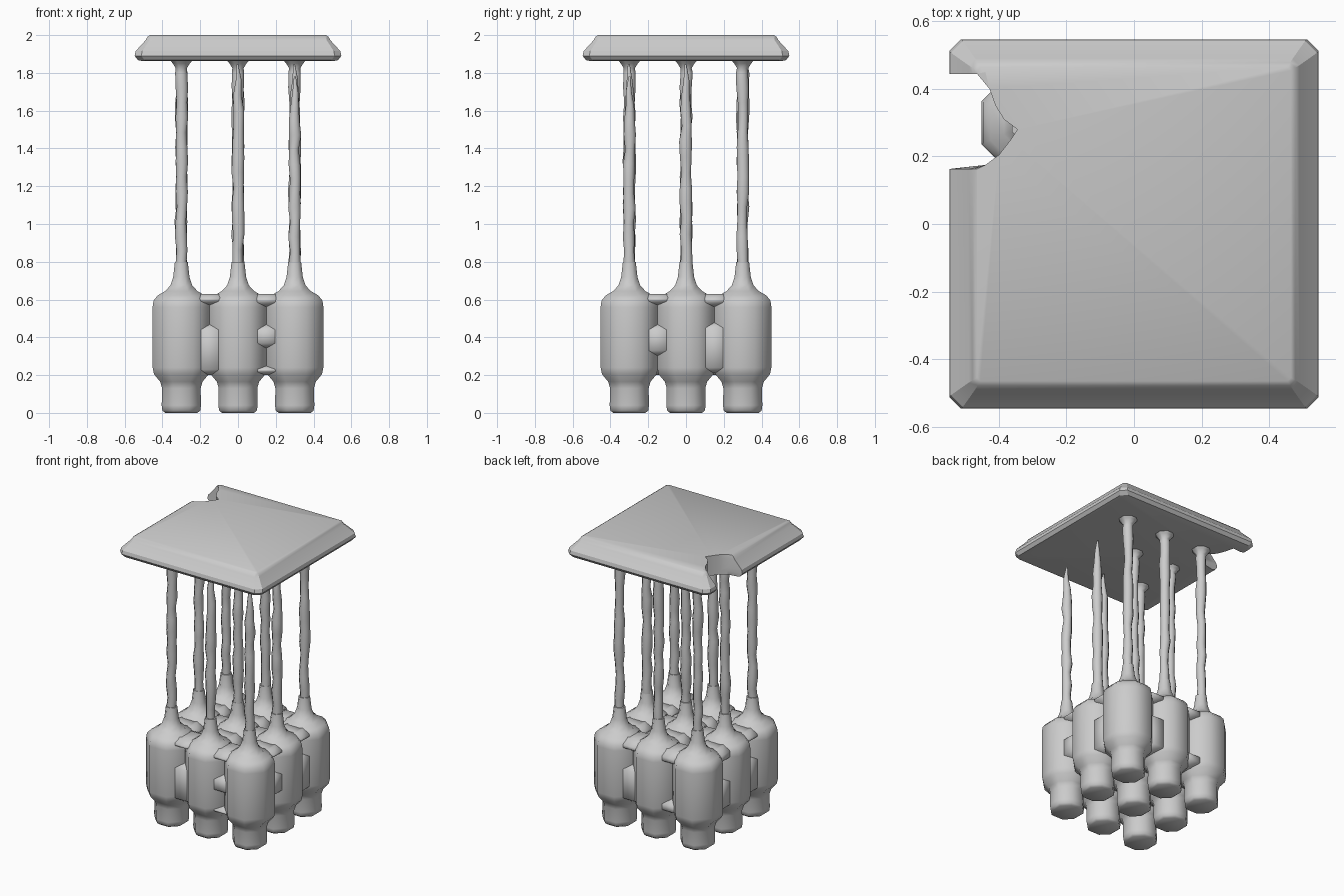
import bpy, bmesh, math, random

if "Cube" in bpy.data.objects:
    bpy.data.objects.remove(bpy.data.objects["Cube"])

random.seed(4)
GRID = (-0.3, 0.0, 0.3)


def finish(bm, name, angle):
    bmesh.ops.remove_doubles(bm, verts=bm.verts[:], dist=1e-5)
    bmesh.ops.recalc_face_normals(bm, faces=bm.faces[:])
    me = bpy.data.meshes.new(name)
    bm.to_mesh(me)
    bm.free()
    ob = bpy.data.objects.new(name, me)
    bpy.context.collection.objects.link(ob)
    bpy.ops.object.select_all(action='DESELECT')
    ob.select_set(True)
    bpy.context.view_layer.objects.active = ob
    bpy.ops.object.shade_smooth_by_angle(angle=math.radians(angle))
    return ob


def loft(bm, rings):
    """Skin a stack of equal-length point rings and cap both ends."""
    vs = [[bm.verts.new(p) for p in r] for r in rings]
    n = len(vs[0])
    for a, b in zip(vs, vs[1:]):
        for i in range(n):
            bm.faces.new((a[i], a[(i + 1) % n], b[(i + 1) % n], b[i]))
    bm.faces.new(vs[0][::-1])
    bm.faces.new(vs[-1])


def circle(x, y, z, r, n=8):
    k = r / math.cos(math.pi / n)
    return [(x + k * math.cos((i + .5) * math.tau / n),
             y + k * math.sin((i + .5) * math.tau / n), z) for i in range(n)]


# Nine weights: foot, faceted body and flared neck
PROFILE = [(.085, 0), (.100, .012), (.104, .04), (.102, .13), (.112, .165), (.145, .205),
           (.152, .24), (.152, .56), (.147, .595), (.125, .622), (.085, .645), (.058, .675),
           (.043, .72), (.034, .80)]
for x in GRID:
    for y in GRID:
        bm = bmesh.new()
        loft(bm, [circle(x, y, z, r) for r, z in PROFILE])
        finish(bm, "weight", 60)


# Webs filling the grooves between neighbours, split where pits open
def web(x, y, along_x, z0, z1):
    rings = []
    e = min(.03, (z1 - z0) * .4)
    for z, k in ((z0, .55), (z0 + e, 1), (z1 - e, 1), (z1, .55)):
        u, v = (.075, .112 * k) if along_x else (.112 * k, .075)
        rings.append([(x + sx * u * a, y + sy * v * b, z)
                      for sx, sy, a, b in ((1, 1, 1, .6), (1, 1, .6, 1), (-1, 1, .6, 1),
                                           (-1, 1, 1, .6), (-1, -1, 1, .6), (-1, -1, .6, 1),
                                           (1, -1, .6, 1), (1, -1, 1, .6))])
    bm = bmesh.new()
    loft(bm, rings)
    finish(bm, "web", 60)


SPLIT = {(-.15, -.3): ((.20, .47), (.57, .63)),
         (.15, -.3): ((.20, .25), (.34, .47), (.56, .63)),
         (.3, -.15): ((.30, .47), (.57, .63)),
         (.3, .15): ((.21, .48), (.56, .63)),
         (-.15, .3): ((.20, .30), (.54, .63)),
         (.15, .3): ((.20, .46), (.55, .63)),
         (-.3, -.15): ((.20, .46), (.56, .63)),
         (-.3, .15): ((.20, .42), (.53, .63))}
for a in (-.15, .15):
    for b in GRID:
        for x, y, along_x in ((a, b, True), (b, a, False)):
            for z0, z1 in SPLIT.get((x, y), ((.20, .63),)):
                web(x, y, along_x, z0, z1)

# Hanging rods, wobbly; three taper off before reaching the plate
SHORT = {(.3, -.3): 1.78, (.3, 0.0): 1.845, (0.0, -.3): 1.845}
for x in GRID:
    for y in GRID:
        short = (x, y) in SHORT
        top = SHORT.get((x, y), 1.80)
        rings = []
        for i in range(15):
            z = .70 + (top - .70) * i / 14
            r = random.uniform(.025, .034) if 0 < i < 14 else .032
            if short and i > 10:
                r = (.028, .022, .015, .005)[i - 11]
            dx, dy = random.uniform(-.004, .004), random.uniform(-.004, .004)
            rings.append(circle(x + dx, y + dy, z, r))
        if not short:
            rings += [circle(x, y, z, r) for r, z in ((.030, 1.825), (.045, 1.85), (.062, 1.87))]
        bm = bmesh.new()
        loft(bm, rings)
        finish(bm, "rod", 60)

# Top plate: sloping rim, with a broken notch in the left edge
NOTCH = [(-1, .445), (-.44, .45), (-.428, .40), (-.41, .35), (-.385, .31),
         (-.345, .28), (-.365, .25), (-.40, .205), (-.44, .175), (-1, .163)]


def plate_ring(h, z, c):
    clamp = [(max(x, -h), y) for x, y in NOTCH]
    corners = [(-h, -h + c), (-h + c, -h), (h - c, -h), (h, -h + c),
               (h, h - c), (h - c, h), (-h + c, h), (-h, h - c)]
    return [(x, y, z) for x, y in clamp + corners]


bm = bmesh.new()
loft(bm, [plate_ring(h, z, c) for h, z, c in
          ((.505, 1.862, .03), (.53, 1.868, .035), (.547, 1.89, .035), (.542, 1.915, .035),
           (.49, 1.972, .02), (.478, 1.992, .015), (.465, 2.0, .01))])
bmesh.ops.triangulate(bm, faces=[f for f in bm.faces if len(f.verts) > 4])
finish(bm, "top_plate", 30)
